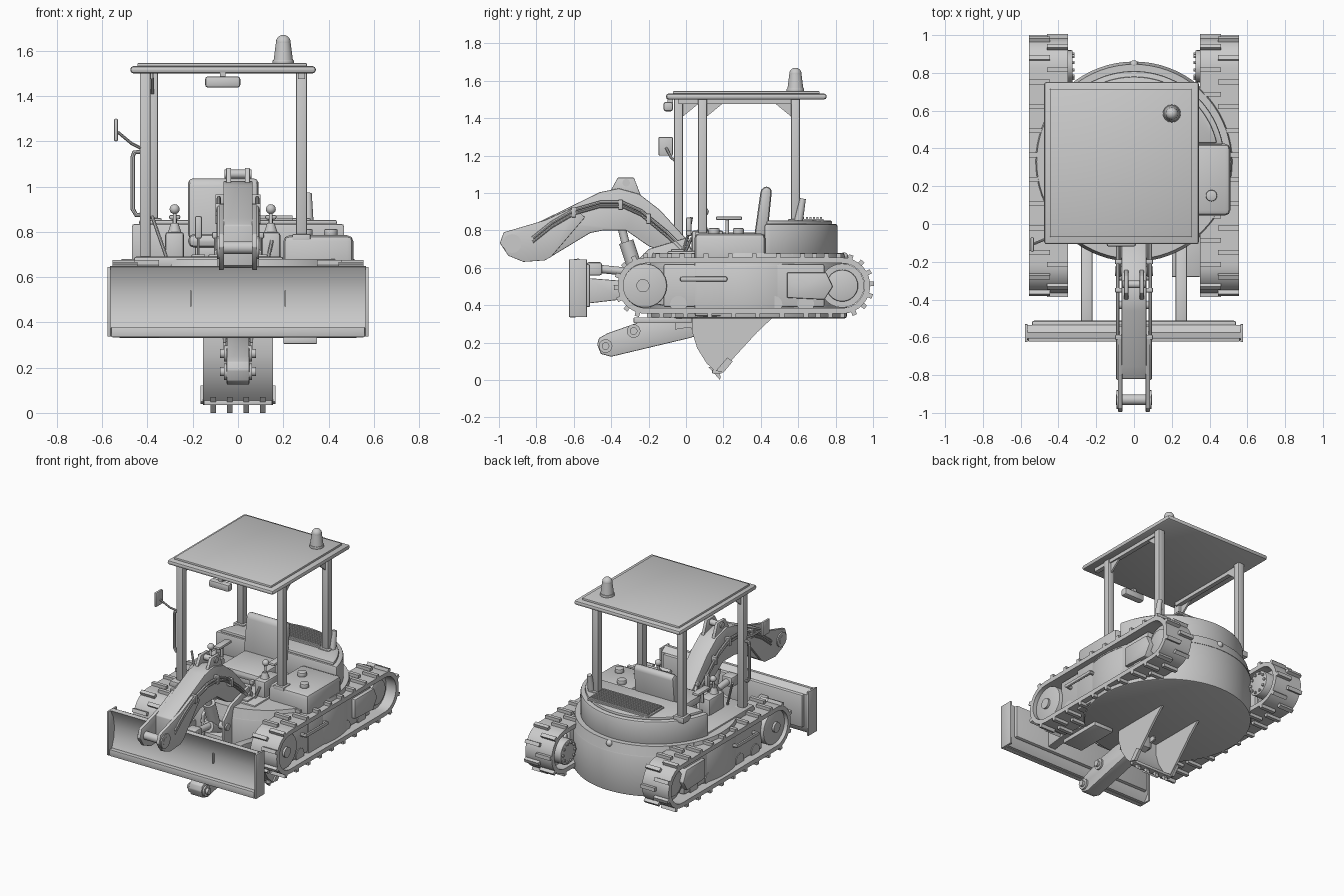
import bpy, bmesh, math
from mathutils import Vector, Matrix

if "Cube" in bpy.data.objects:
    bpy.data.objects.remove(bpy.data.objects["Cube"])

def finish(name, bm, bevel=0.0, seg=2):
    bmesh.ops.recalc_face_normals(bm, faces=bm.faces)
    if bevel:
        es = [e for e in bm.edges if len(e.link_faces) == 2 and e.calc_face_angle() > 0.6]
        bmesh.ops.bevel(bm, geom=es, offset=bevel, segments=seg, profile=0.5, affect='EDGES')
    me = bpy.data.meshes.new(name)
    bm.to_mesh(me)
    bm.free()
    ob = bpy.data.objects.new(name, me)
    bpy.context.collection.objects.link(ob)
    return ob

def extrude(name, pts, a, b, axis='x', bevel=0.0):
    """Profile in (y,z) extruded along x, or in (x,y) extruded along z."""
    bm = bmesh.new()
    mk = (lambda p, t: (t, p[0], p[1])) if axis == 'x' else (lambda p, t: (p[0], p[1], t))
    lo = [bm.verts.new(mk(p, a)) for p in pts]
    hi = [bm.verts.new(mk(p, b)) for p in pts]
    bm.faces.new(lo)
    bm.faces.new(hi[::-1])
    n = len(pts)
    for i in range(n):
        bm.faces.new((lo[i], lo[(i + 1) % n], hi[(i + 1) % n], hi[i]))
    return finish(name, bm, bevel)

def box(name, x0, x1, y0, y1, z0, z1, bevel=0.0):
    return extrude(name, [(y0, z0), (y1, z0), (y1, z1), (y0, z1)], x0, x1, 'x', bevel)

def cyl(name, p, q, r, r2=None, seg=24, bevel=0.0):
    p, q = Vector(p), Vector(q)
    bm = bmesh.new()
    m = Matrix.Translation((p + q) / 2) @ (q - p).to_track_quat('Z', 'Y').to_matrix().to_4x4()
    bmesh.ops.create_cone(bm, cap_ends=True, segments=seg, radius1=r, radius2=r if r2 is None else r2,
                          depth=(q - p).length, matrix=m)
    return finish(name, bm, bevel)

def ball(name, c, r):
    bm = bmesh.new()
    bmesh.ops.create_uvsphere(bm, u_segments=16, v_segments=10, radius=r, matrix=Matrix.Translation(c))
    return finish(name, bm)

def tube(name, pts, r):
    cu = bpy.data.curves.new(name, 'CURVE')
    cu.dimensions, cu.bevel_depth, cu.bevel_resolution, cu.use_fill_caps = '3D', r, 2, True
    sp = cu.splines.new('POLY')
    sp.points.add(len(pts) - 1)
    for s, p in zip(sp.points, pts):
        s.co = (*p, 1)
    ob = bpy.data.objects.new(name, cu)
    bpy.context.collection.objects.link(ob)

# Tracks: stadium path returning position and outward normal
YF, YR, ZC = -0.215, 0.835, 0.505
def path(t, r):
    L = YR - YF
    t = t % 1 * (2 * L + 2 * math.pi * r)
    if t < L:
        return YF + t, ZC + r, math.pi / 2
    t -= L
    if t < math.pi * r:
        a = math.pi / 2 - t / r
        return YR + r * math.cos(a), ZC + r * math.sin(a), a
    t -= math.pi * r
    if t < L:
        return YR - t, ZC - r, -math.pi / 2
    a = -math.pi / 2 - (t - L) / r
    return YF + r * math.cos(a), ZC + r * math.sin(a), a

def track(side, s):
    bm = bmesh.new()
    n = 96
    rings = []
    for i in range(n):
        y, z, a = path(i / n, 0.15)
        rings.append([bm.verts.new((s * x, y + d * math.cos(a), z + d * math.sin(a)))
                      for x, d in ((0.35, 0), (0.555, 0), (0.555, -0.03), (0.35, -0.03))])
    for i in range(n):
        p, q = rings[i], rings[(i + 1) % n]
        for k in range(4):
            bm.faces.new((p[k], p[(k + 1) % 4], q[(k + 1) % 4], q[k]))
    finish(side + "_track_belt", bm)
    bm = bmesh.new()
    for i in range(48):
        y, z, a = path(i / 48, 0.158)
        x = 0.50 if i % 2 else 0.405
        m = Matrix.Translation((s * x, y, z)) @ Matrix.Rotation(a, 4, 'X') @ Matrix.Diagonal((0.11, 0.026, 0.025, 1))
        bmesh.ops.create_cube(bm, size=1, matrix=m @ Matrix.Rotation(math.pi / 2, 4, 'X'))
    finish(side + "_track_lugs", bm)
    # wheels, frame and step
    X = lambda v: s * v
    cyl(side + "_idler", (X(.38), -.22, ZC), (X(.53), -.22, ZC), .118, seg=32, bevel=.008)
    cyl(side + "_idler_hub", (X(.5), -.23, ZC), (X(.545), -.23, ZC), .035)
    cyl(side + "_sprocket", (X(.42), YR, ZC), (X(.48), YR, ZC), .118, seg=24)
    cyl(side + "_drive_motor", (X(.325), YR, ZC), (X(.5), YR, ZC), .085, seg=32, bevel=.006)
    for i in range(10):
        a = i * math.tau / 10
        y, z = YR + .065 * math.cos(a), ZC + .065 * math.sin(a)
        cyl(side + "_motor_bolt", (X(.315), y, z), (X(.33), y, z), .01, seg=6)
    box(side + "_track_frame", *sorted((X(.38), X(.505))), -.12, .74, .39, .62, .01)
    extrude(side + "_frame_guard", [(.54, .44), (.74, .43), (.785, .5), (.75, .575), (.54, .575)],
            X(.40), X(.53), bevel=.006)
    tube(side + "_side_step", [(X(.5), -.02, .54), (X(.54), -.02, .54), (X(.54), .21, .54), (X(.5), .21, .54)], .014)
    for i in range(5):
        y = -.04 + i * .17
        cyl(side + "_road_roller", (X(.40), y, .405), (X(.51), y, .405), .045)

for side, s in (("left", -1), ("right", 1)):
    track(side, s)

# Round body: lower drum, stepped rear engine housing and lid
def arc(r, y0, n=40):
    a0 = math.asin((y0 - .33) / r)
    return [(r * math.cos(a0 + (math.pi - 2 * a0) * i / n), .33 + r * math.sin(a0 + (math.pi - 2 * a0) * i / n))
            for i in range(n + 1)]
cyl("lower_drum", (0, .33, .33), (0, .33, .62), .53, seg=72, bevel=.012)
cyl("drum_rim", (0, .33, .615), (0, .33, .68), .53, .515, seg=72)
extrude("engine_housing", arc(.48, .42), .66, .835, 'z', .012)
extrude("engine_lid", arc(.45, .43), .83, .853, 'z', .008)
box("grille_frame", -.22, .25, .555, .735, .85, .862, .003)
for i in range(9):
    box("grille_slat", -.21, .24, .565 + i * .019, .575 + i * .019, .86, .872)
ball("rear_knob", (0, .845, .66), .022)
cyl("exhaust_pipe", (.31, .6, .84), (.31, .625, .97), .024, .016)

# Side tank with filler caps, lower box and underplate
box("side_tank", .2, .51, .045, .425, .6, .785, .028)
box("lower_side_box", .2, .515, .045, .42, .34, .64, .015)
box("underplate", .2, .35, -.28, .03, .305, .335, .004)
for x, y in ((.41, .15), (.3, .28)):
    cyl("filler_cap", (x, y, .78), (x, y, .812), .03, bevel=.006)
box("cab_floor", -.46, .2, -.1, .45, .64, .69, .01)

# Seat
box("seat_base", -.19, .06, .14, .42, .68, .74, .01)
box("seat_cushion", -.22, .09, .1, .42, .73, .79, .025)
extrude("seat_back", [(.365, .77), (.40, 1.02), (.43, 1.04), (.46, 1.02), (.435, .77)], -.22, .09, bevel=.018)

# Control consoles, joysticks, levers and armrests
for x in (-.28, .145):
    box("console", x - .042, x + .042, .03, .2, .66, .80, .015)
    cyl("joystick_boot", (x, .09, .79), (x, .09, .84), .032, .016)
    cyl("joystick", (x, .09, .83), (x, .1, .9), .008, seg=12)
    ball("joystick_knob", (x, .1, .9), .022)
    box("armrest", x - .025, x + .025, .16, .3, .855, .875, .008)
    cyl("armrest_post", (x, .22, .78), (x, .22, .86), .01, seg=12)
for x0, x1, h in ((-.38, -.31, .87), (.15, .13, .76)):
    tube("floor_lever", [(x1, -.01, .67), (x0, .03, h)], .008)
for x in (-.175, -.1, .1):
    tube("travel_lever", [(x, -.02, .67), (x, .01, .78)], .006)
    box("travel_grip", x - .015, x + .015, .0, .03, .77, .87 if x < -.15 else .8, .008)
    box("pedal", x - .03, x + .03, -.08, -.01, .685, .7, .004)

# Canopy roof, posts, gussets
box("roof_rim", -.476, .344, -.107, .752, 1.5, 1.532, .014)
box("roof_panel", -.445, .305, -.07, .715, 1.525, 1.545, .005)
for name, x, y, z in (("front_left", -.41, -.04, .66), ("front_right", .28, .088, .76),
                      ("rear_left", -.378, .585, .83), ("rear_right", .28, .585, .83)):
    box(name + "_post", x - .024, x + .024, y - .024, y + .024, z, 1.51, .006)
    box(name + "_post_foot", x - .04, x + .04, y - .04, y + .04, z - .01, z + .03, .004)
    d = -1 if y > .3 else 1
    extrude(name + "_gusset", [(y, 1.5), (y + d * .11, 1.5), (y + d * .11, 1.48), (y, 1.39)], x - .006, x + .006)
for x in (-.39, .28):
    box("roof_side_rail", x - .015, x + .015, -.04, .6, 1.475, 1.505)

# Beacon, work light, mirror, handrail
cyl("beacon_base", (.2, .585, 1.54), (.2, .585, 1.56), .047, bevel=.005)
cyl("beacon_lamp", (.2, .585, 1.555), (.2, .585, 1.64), .043, .032)
ball("beacon_dome", (.2, .585, 1.637), .033)
box("work_light", -.145, .01, -.12, -.07, 1.437, 1.487, .012)
box("work_light_mount", -.08, -.055, -.1, -.07, 1.48, 1.51)
tube("mirror_arm", [(-.42, -.05, 1.165), (-.47, -.08, 1.19), (-.53, -.105, 1.24)], .007)
box("mirror", -.548, -.53, -.147, -.07, 1.2, 1.3, .007)
tube("handrail", [(-.42, -.04, 1.155), (-.46, -.04, 1.15), (-.465, -.04, 1.13), (-.465, -.04, .9),
                  (-.45, -.04, .875), (-.42, -.04, .875)], .01)

# Dozer blade with end plates, push arms and cylinder
extrude("blade", [(-.615, .338), (-.59, .38), (-.567, .45), (-.562, .52), (-.575, .59), (-.605, .645), (-.575, .65),
                  (-.535, .62), (-.535, .39), (-.57, .338)], -.565, .565)
box("blade_cutting_edge", -.56, .56, -.622, -.59, .335, .38, .003)
box("blade_back_beam", -.54, .54, -.55, -.512, .39, .62, .01)
for s in (-1, 1):
    box("blade_end_plate", *sorted((s * .563, s * .577)), -.625, -.53, .337, .645, .003)
    extrude("push_arm", [(-.52, .41), (-.52, .545), (-.33, .53), (-.05, .48), (-.05, .39), (-.35, .43)],
            s * .22, s * .28, bevel=.006)
    box("blade_rib", *sorted((s * .205, s * .212)), -.58, -.55, .47, .54)
cyl("blade_cylinder", (0, -.33, .58), (0, -.12, .5), .04)
cyl("blade_rod", (0, -.52, .6), (0, -.32, .58), .022)
box("blade_rod_lug", -.04, .04, -.53, -.45, .56, .63, .01)

# Boom: arched beam, fork plates, crown bracket, pins, hoses
extrude("boom", [(-.82, .83), (-.754, .861), (-.46, 1.005), (-.36, 1.025), (-.25, .995), (-.14, .91), (.02, .735),
                 (.02, .66), (-.03, .65), (-.2, .716), (-.32, .80), (-.444, .80), (-.513, .786), (-.754, .64),
                 (-.82, .65)], -.065, .065, bevel=.006)
for s in (-1, 1):
    extrude("boom_fork", [(-.995, .733), (-.975, .79), (-.754, .855), (-.6, .925), (-.54, .87), (-.72, .66), (-.754, .64),
                          (-.87, .632), (-.95, .665)], s * .062, s * .085, bevel=.003)
    extrude("crown_bracket", [(-.41, 1.0), (-.365, 1.082), (-.278, 1.082), (-.235, .97)], s * .03, s * .052, bevel=.003)
    for r, d in ((.009, 0), (.007, -.022)):
        tube("boom_hose", [(s * .085, y, z + d) for y, z in ((-.82, .76), (-.72, .84), (-.6, .91), (-.46, .95), (-.34, .95),
                                                            (-.24, .905), (-.1, .79), (.0, .69))], r)
    for y, z in ((-.6, .9), (-.35, .94), (-.2, .865)):
        box("hose_clamp", *sorted((s * .06, s * .1)), y - .012, y + .012, z - .03, z + .025, .003)
cyl("boom_tip_pin", (-.095, -.93, .73), (.095, -.93, .73), .028)
for s in (-1, 1):
    cyl("boom_tip_boss", (s * .08, -.93, .73), (s * .093, -.93, .73), .05)
cyl("crown_pin", (-.06, -.32, 1.055), (.06, -.32, 1.055), .02)

# Swing bracket and lift cylinder under the boom
for s in (-1, 1):
    extrude("swing_bracket", [(-.28, .4), (-.28, .62), (-.2, .7), (0, .76), (.04, .68), (.04, .4)],
            s * .068, s * .09, bevel=.005)
box("swing_base", -.09, .09, -.27, .0, .38, .5, .015)
cyl("lift_cylinder", (0, -.26, .56), (0, -.32, .74), .04)
cyl("lift_rod", (0, -.32, .72), (0, -.35, .84), .022)
for y, z in ((-.25, .57), (0, .7)):
    cyl("swing_pin", (-.1, y, z), (.1, y, z), .024)

# Lower stick with pins and bucket linkage
extrude("stick", [(-.475, .19), (-.465, .225), (-.42, .25), (-.25, .31), (.02, .36), (.1, .36), (.1, .25), (.02, .225),
                  (-.4, .125), (-.455, .14)], -.05, .05, bevel=.006)
for y, z in ((-.43, .182), (-.28, .262), (.06, .29)):
    cyl("stick_pin", (-.08, y, z), (.08, y, z), .02)
    for s in (-1, 1):
        cyl("stick_boss", (s * .045, y, z), (s * .062, y, z), .036)
for s in (-1, 1):
    extrude("bucket_link", [(-.06, .27), (-.06, .31), (.12, .35), (.14, .3)], s * .052, s * .066)

# Bucket: curved shell, side plates, teeth
outer = [(.17, .035), (.11, .09), (.06, .17), (.032, .26), (.035, .35), (.1, .43), (.2, .46), (.34, .44), (.47, .34)]
inner = [(.25 + (y - .25) * .92, .26 + (z - .26) * .92) for y, z in outer]
extrude("bucket_shell", outer + inner[::-1], -.145, .145)
for s in (-1, 1):
    extrude("bucket_side", outer + [(.38, .255), (.215, .075)], s * .14, s * .155)
    extrude("bucket_side_cutter", [(.16, .05), (.2, .04), (.25, .1), (.22, .12)], s * .145, s * .165)
box("bucket_lip", -.15, .15, .14, .19, .035, .055, .003)
for x in (-.11, -.037, .037, .11):
    extrude("bucket_tooth", [(.12, .07), (.182, .0), (.185, .02), (.16, .07)], x - .012, x + .012)

# Smooth curved surfaces, keep edges sharp
bpy.ops.object.select_all(action='SELECT')
bpy.context.view_layer.objects.active = bpy.data.objects["boom"]
bpy.ops.object.convert(target='MESH')
bpy.ops.object.shade_smooth_by_angle(angle=math.radians(35))
